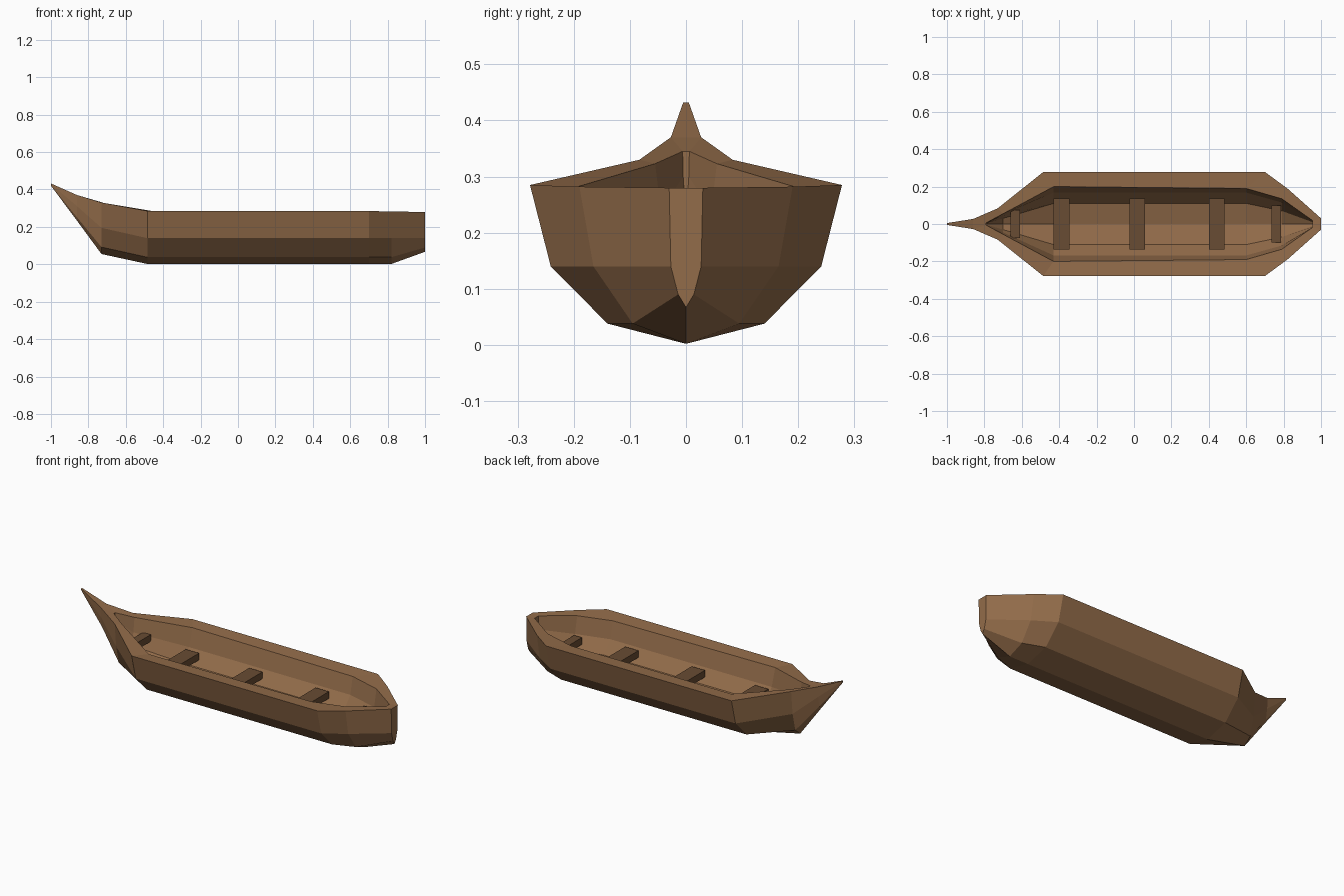
import bpy, bmesh

if "Cube" in bpy.data.objects:
    bpy.data.objects.remove(bpy.data.objects["Cube"])


def material(name, rgb):
    m = bpy.data.materials.new(name)
    m.diffuse_color = (*rgb, 1)
    m.use_nodes = True
    m.node_tree.nodes["Principled BSDF"].inputs["Base Color"].default_value = m.diffuse_color
    return m


hull_wood = material("hull_wood", (0.29, 0.15, 0.068))
seat_wood = material("seat_wood", (0.14, 0.072, 0.033))


def add_object(name, bm, mat):
    bmesh.ops.recalc_face_normals(bm, faces=bm.faces)
    mesh = bpy.data.meshes.new(name)
    bm.to_mesh(mesh)
    bm.free()
    mesh.materials.append(mat)
    bpy.context.collection.objects.link(bpy.data.objects.new(name, mesh))


def loft(bm, sections):
    # Each section: x, then (y, z) from rim down to keel, mirrored across y
    rings = []
    for x, *half in sections:
        pts = half + [(-y, z) for y, z in half[-2::-1]]
        rings.append([bm.verts.new((x, y, z)) for y, z in pts])
    for a, b in zip(rings, rings[1:]):
        for i in range(len(a) - 1):
            bm.faces.new((a[i], a[i + 1], b[i + 1], b[i]))
    bm.faces.new(rings[0])
    bm.faces.new(rings[-1])
    return rings


# Hull: outer and inner shells joined by the gunwale
bm = bmesh.new()
mid = [(0.278, 0.285), (0.241, 0.14), (0.14, 0.038), (0, 0.002)]
outer = loft(bm, [
    (-1.0, (0.005, 0.432), (0.005, 0.428), (0.003, 0.422), (0, 0.42)),
    (-0.86, (0.027, 0.37), (0.022, 0.31), (0.012, 0.25), (0, 0.232)),
    (-0.73, (0.083, 0.33), (0.07, 0.195), (0.045, 0.092), (0, 0.055)),
    (-0.485, *mid),
    (0.70, *mid),
    (0.82, (0.19, 0.282), (0.165, 0.14), (0.095, 0.038), (0, 0.002)),
    (1.0, (0.03, 0.28), (0.027, 0.14), (0.014, 0.09), (0, 0.067)),
])
inside = [(0.19, 0.278), (0.168, 0.18), (0.11, 0.11), (0, 0.085)]
inner = loft(bm, [
    (-0.79, (0.006, 0.345), (0.005, 0.30), (0.003, 0.27), (0, 0.25)),
    (-0.70, (0.055, 0.323), (0.045, 0.24), (0.03, 0.17), (0, 0.14)),
    (-0.43, (0.2, 0.28), *inside[1:]),
    (0.60, *inside),
    (0.79, (0.135, 0.278), (0.115, 0.18), (0.07, 0.115), (0, 0.09)),
    (0.955, (0.018, 0.278), (0.015, 0.2), (0.01, 0.16), (0, 0.14)),
])
for i in range(5):
    for s in (0, -1):
        bm.faces.new((outer[i + 1][s], outer[i + 2][s], inner[i + 1][s], inner[i][s]))
# Deck at the prow and the stern
for a, b in ((outer[0], outer[1]), (outer[1], inner[0]), (outer[-1], inner[-1])):
    bm.faces.new((a[0], b[0], b[-1], a[-1]))
add_object("hull", bm, hull_wood)

# Seats: name, x range, half width, top height
for name, x0, x1, w, top in (
    ("bow_seat", -0.66, -0.61, 0.075, 0.24),
    ("seat_1", -0.43, -0.345, 0.137, 0.18),
    ("seat_2", -0.025, 0.06, 0.137, 0.18),
    ("seat_3", 0.40, 0.485, 0.137, 0.18),
    ("stern_seat", 0.735, 0.785, 0.1, 0.18),
):
    bm = bmesh.new()
    bmesh.ops.create_cube(bm, size=1)
    for v in bm.verts:
        v.co = ((x0 + x1) / 2 + v.co.x * (x1 - x0), v.co.y * 2 * w, top - 0.02 + v.co.z * 0.04)
    add_object(name, bm, seat_wood)
